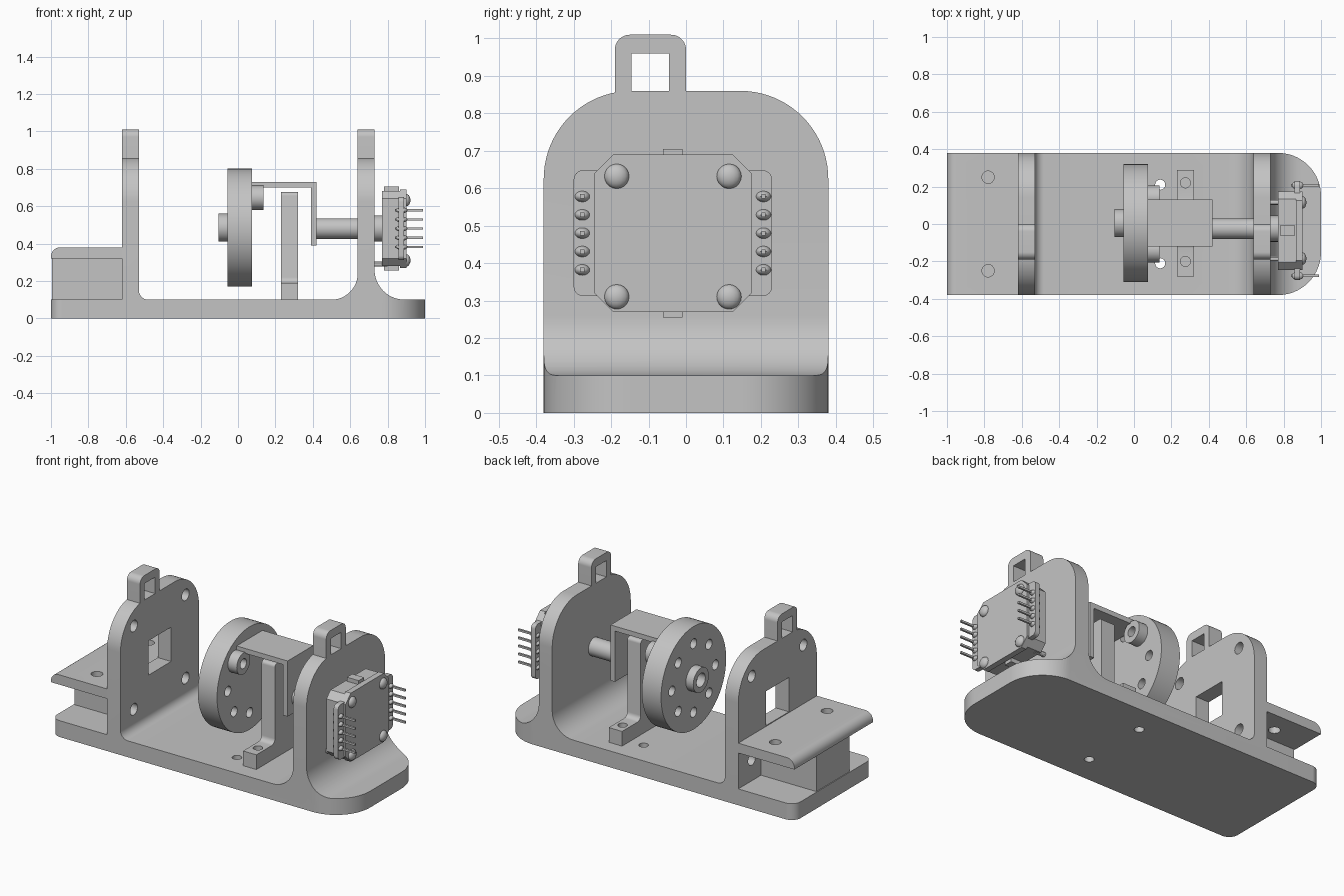
import bpy, bmesh, math
from mathutils import Vector, Matrix

cube = bpy.data.objects.get("Cube")
if cube:
    bpy.data.objects.remove(cube, do_unlink=True)

grey = bpy.data.materials.new("plain_grey")
grey.use_nodes = True
tone = (0.55, 0.55, 0.55, 1)
grey.diffuse_color = tone
grey.node_tree.nodes["Principled BSDF"].inputs["Base Color"].default_value = tone


def finish(name, bm):
    bmesh.ops.recalc_face_normals(bm, faces=bm.faces)
    mesh = bpy.data.meshes.new(name)
    bm.to_mesh(mesh)
    bm.free()
    mesh.materials.append(grey)
    ob = bpy.data.objects.new(name, mesh)
    bpy.context.collection.objects.link(ob)
    return ob


def rounded(corners, steps=12):
    """Polygon from (u, v, radius) corners, each filleted by its radius."""
    out = []
    n = len(corners)
    for i, (x, y, r) in enumerate(corners):
        p = Vector((x, y))
        if r == 0:
            out.append(p)
            continue
        u = (Vector(corners[i - 1][:2]) - p).normalized()
        v = (Vector(corners[(i + 1) % n][:2]) - p).normalized()
        half = u.angle(v) / 2
        c = p + (u + v).normalized() * (r / math.sin(half))
        s = p + u * (r / math.tan(half)) - c
        e = p + v * (r / math.tan(half)) - c
        turn = math.atan2(s.x * e.y - s.y * e.x, s.dot(e))
        for k in range(steps + 1):
            out.append(c + Matrix.Rotation(turn * k / steps, 2) @ s)
    return out


def rect(u0, u1, v0, v1, r=0):
    return rounded([(u0, v0, r), (u1, v0, r), (u1, v1, r), (u0, v1, r)], 6)


def circle(u, v, r, n=32):
    return [Vector((u + r * math.cos(2 * math.pi * k / n),
                    v + r * math.sin(2 * math.pi * k / n))) for k in range(n)]


def prism(name, outline, axis, a, b):
    """Extrude a flat outline along an axis from a to b."""
    place = {"X": lambda p, t: (t, p.x, p.y),
             "Y": lambda p, t: (p.x, t, p.y),
             "Z": lambda p, t: (p.x, p.y, t)}[axis]
    bm = bmesh.new()
    low = [bm.verts.new(place(p, a)) for p in outline]
    high = [bm.verts.new(place(p, b)) for p in outline]
    bm.faces.new(low)
    bm.faces.new(high)
    for i in range(len(low)):
        j = (i + 1) % len(low)
        bm.faces.new((low[i], low[j], high[j], high[i]))
    return finish(name, bm)


def boolean(ob, tool, op="DIFFERENCE"):
    mod = ob.modifiers.new("cut", "BOOLEAN")
    mod.operation, mod.solver, mod.object = op, "EXACT", tool
    bpy.context.view_layer.objects.active = ob
    bpy.ops.object.modifier_apply(modifier=mod.name)
    bpy.data.objects.remove(tool, do_unlink=True)


def drill(ob, axis, u, v, r, a, b):
    boolean(ob, prism("cutter", circle(u, v, r, 24), axis, a, b))


def dome(name, loc, size):
    bm = bmesh.new()
    bmesh.ops.create_uvsphere(bm, u_segments=16, v_segments=10, radius=1)
    bmesh.ops.scale(bm, vec=size, verts=bm.verts)
    bmesh.ops.translate(bm, vec=loc, verts=bm.verts)
    return finish(name, bm)


W = 0.38       # half width of the frame
AX = 0.485     # height of the rotation axis

# Frame: base and two walls, trimmed by its end and plan outlines
frame = prism("frame", rounded([
    (-1, 0, 0), (1, 0, 0), (1, 0.1, 0), (0.73, 0.1, 0.16), (0.73, 1, 0),
    (0.64, 1, 0), (0.64, 0.1, 0.14), (-0.53, 0.1, 0.05), (-0.53, 1, 0),
    (-0.62, 1, 0), (-0.62, 0.1, 0), (-1, 0.1, 0)]), "Y", -W, W)
boolean(frame, prism("end_outline", rounded([
    (-W, -0.1, 0), (W, -0.1, 0), (W, 0.86, 0.235), (-W, 0.86, 0.235)], 20),
    "X", -1.1, 1.1), "INTERSECT")
boolean(frame, prism("plan_outline", rounded([
    (-1, -W, 0.06), (1, -W, 0.23), (1, W, 0.23), (-1, W, 0.06)], 20),
    "Z", -0.1, 1.1), "INTERSECT")
boolean(frame, prism("window", rect(-0.11, 0.11, 0.385, 0.595), "X", -0.7, -0.45))
for side in (-1, 1):
    for dz in (-0.255, 0.255):
        drill(frame, "X", side * 0.25, AX + dz, 0.035, -0.7, -0.45)
    drill(frame, "Z", 0.14, side * 0.21, 0.027, -0.1, 0.2)

# Hanging loops on top of the walls
for name, x in (("left_loop", -0.62), ("right_loop", 0.64)):
    loop = prism(name, rounded([(-0.19, 0.8, 0), (0, 0.8, 0),
                                (0, 1.01, 0.04), (-0.19, 1.01, 0.04)]),
                 "X", x, x + 0.09)
    boolean(loop, prism("cutter", rect(-0.145, -0.045, 0.86, 0.96),
                        "X", x - 0.1, x + 0.2))

# Shelf and its support
shelf = prism("shelf", rounded([(-1, 0.32, 0), (-0.62, 0.32, 0),
                                (-0.62, 0.38, 0), (-1, 0.38, 0.05)]), "Y", -W, W)
for side in (-1, 1):
    drill(shelf, "Z", -0.78, side * 0.25, 0.033, 0.2, 0.5)
prism("shelf_support", rect(-0.995, -0.62, 0.1, 0.32), "Y", -0.16, 0.16)

# Flywheel with ring of holes and a hollow hub
wheel = prism("wheel", circle(0.005, AX, 0.315, 72), "X", -0.055, 0.075)
for k in range(8):
    t = k * math.pi / 4
    drill(wheel, "X", 0.005 + 0.21 * math.cos(t), AX + 0.21 * math.sin(t),
          0.03, -0.2, 0.2)
hub = prism("wheel_hub", circle(0.005, AX, 0.075), "X", -0.105, -0.055)
drill(hub, "X", 0.005, AX, 0.042, -0.2, 0)

# Folded bracket between wheel and shaft
prism("bracket", rounded([(0.075, 0.7, 0), (0.39, 0.7, 0), (0.39, 0.39, 0),
                          (0.42, 0.39, 0), (0.42, 0.73, 0), (0.075, 0.73, 0)]),
      "Y", -0.12, 0.13)
for name, side in (("back_ear", 1), ("front_ear", -1)):
    ear = prism(name, circle(side * 0.14, 0.645, 0.065), "X", 0.075, 0.135)
    drill(ear, "X", side * 0.14, 0.645, 0.03, 0, 0.2)

# Sensor post with a bolted foot
post = prism("post", rounded([
    (-0.28, 0.1, 0), (0.29, 0.1, 0), (0.29, 0.19, 0), (0.11, 0.19, 0.03),
    (0.11, 0.675, 0.02), (-0.1, 0.675, 0.02), (-0.1, 0.19, 0.03),
    (-0.28, 0.19, 0)], 6), "X", 0.23, 0.32)
for side in (-1, 1):
    drill(post, "Z", 0.275, 0.01 + side * 0.21, 0.027, 0.05, 0.3)

# Shaft and bearing collar
SY, EY, EZ = -0.025, -0.035, 0.48
prism("shaft", circle(SY, EZ, 0.055), "X", 0.4, 0.66)
prism("collar", circle(SY, EZ, 0.07), "X", 0.72, 0.78)


def chamfered(w, h, c):
    return [Vector((EY + a, EZ + b)) for a, b in (
        (-w, c - h), (c - w, -h), (w - c, -h), (w, c - h),
        (w, h - c), (w - c, h), (c - w, h), (-w, h - c))]


# Encoder: housing, wide board, clips, screws and pins
prism("encoder_housing", chamfered(0.21, 0.2, 0.04), "X", 0.77, 0.87)
prism("encoder_cover", chamfered(0.21, 0.21, 0.05), "X", 0.865, 0.9)
prism("encoder_board", rect(EY - 0.265, EY + 0.265, EZ - 0.168, EZ + 0.168, 0.025),
      "X", 0.858, 0.888)
for side in (-1, 1):
    prism("encoder_clip", rect(EY - 0.026, EY + 0.026, EZ + side * 0.2 - 0.025,
                               EZ + side * 0.2 + 0.025), "X", 0.78, 0.86)
    prism("mounting_rod", circle(EY + side * 0.15, 0.29, 0.014, 12), "X", 0.72, 0.8)
    for dz in (-0.17, 0.152):
        dome("encoder_screw", (0.9, EY + side * 0.15, EZ + dz), (0.022, 0.033, 0.033))
    for k in range(-2, 3):
        y, z = EY + side * 0.242, EZ + k * 0.049
        dome("solder_joint", (0.875, y, z), (0.032, 0.022, 0.016))
        prism("pin", rect(y - 0.006, y + 0.006, z - 0.006, z + 0.006), "X", 0.84, 0.99)

# Smooth curved surfaces, keep edges sharp
for ob in bpy.context.scene.objects:
    ob.select_set(ob.type == "MESH")
bpy.context.view_layer.objects.active = frame
bpy.ops.object.shade_smooth_by_angle(angle=math.radians(30))
